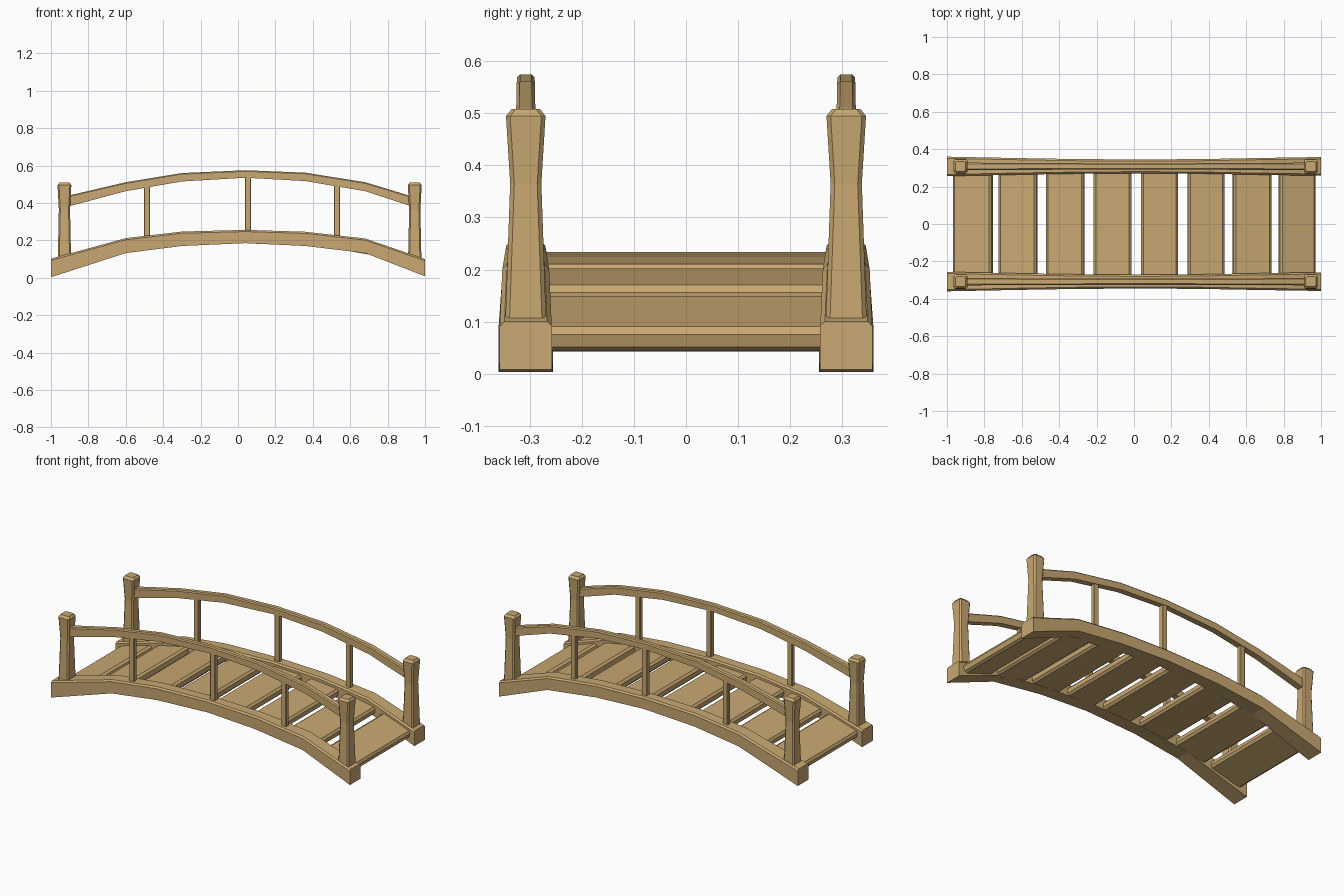
import bpy, bmesh, math

if "Cube" in bpy.data.objects:
    bpy.data.objects.remove(bpy.data.objects["Cube"])

wood = bpy.data.materials.new("tan wood")
wood.diffuse_color = (0.578, 0.392, 0.168, 1)
wood.use_nodes = True
wood.node_tree.nodes["Principled BSDF"].inputs["Base Color"].default_value = wood.diffuse_color


def loft(name, rings):
    """Skin a list of equal-sized closed rings and cap both ends."""
    bm = bmesh.new()
    vs = [[bm.verts.new(p) for p in r] for r in rings]
    n = len(rings[0])
    for a, b in zip(vs, vs[1:]):
        for i in range(n):
            j = (i + 1) % n
            bm.faces.new((a[i], a[j], b[j], b[i]))
    bm.faces.new(vs[0])
    bm.faces.new(vs[-1])
    bmesh.ops.recalc_face_normals(bm, faces=bm.faces)
    me = bpy.data.meshes.new(name)
    bm.to_mesh(me)
    bm.free()
    me.materials.append(wood)
    ob = bpy.data.objects.new(name, me)
    bpy.context.collection.objects.link(ob)
    return ob


def arch_bar(name, stations, yc, c):
    """Bar along x with chamfered top edges; stations = (x, bottom, top, half width)."""
    rings = []
    for x, b, t, h in stations:
        rings.append([(x, yc - h, b), (x, yc + h, b), (x, yc + h, t - c),
                      (x, yc + h - c, t), (x, yc - h + c, t), (x, yc - h, t - c)])
    return loft(name, rings)


def octagon(x, y, z, hx, hy, c):
    return [(x + u, y + v, z) for u, v in (
        (-hx + c, -hy), (hx - c, -hy), (hx, -hy + c), (hx, hy - c),
        (hx - c, hy), (-hx + c, hy), (-hx, hy - c), (-hx, -hy + c))]


BEAM = [(-1, 0.003, 0.102, 0.052), (-0.6, 0.132, 0.212, 0.044),
        (-0.3, 0.17, 0.247, 0.039), (0.04, 0.185, 0.256, 0.037),
        (0.36, 0.17, 0.246, 0.039), (0.68, 0.132, 0.21, 0.045),
        (1, 0.008, 0.1, 0.05)]
RAIL = [(-0.93, 0.375, 0.434, 0.02), (-0.6, 0.463, 0.511, 0.0185),
        (-0.3, 0.515, 0.56, 0.0175), (0.04, 0.535, 0.575, 0.017),
        (0.36, 0.517, 0.562, 0.0175), (0.68, 0.463, 0.511, 0.0185),
        (0.94, 0.378, 0.432, 0.02)]


def beam_top(x):
    for a, b in zip(BEAM, BEAM[1:]):
        if x <= b[0]:
            return a[2] + (b[2] - a[2]) * (x - a[0]) / (b[0] - a[0])
    return BEAM[-1][2]


for side, s in (("front", -1), ("back", 1)):
    y = 0.308 * s
    arch_bar(side + "_beam", BEAM, y, 0.009)
    arch_bar(side + "_handrail", RAIL, y, 0.006)

    # end posts: waisted, chamfered corners and cap
    for end, x in (("left", -0.928), ("right", 0.945)):
        prof = [(0.08, 0.036, 0.04), (0.365, 0.03, 0.03),
                (0.495, 0.037, 0.038), (0.509, 0.027, 0.027)]
        loft(f"{side}_{end}_post",
             [octagon(x, y, z, hx, hy, 0.008) for z, hx, hy in prof])

    # balusters
    for i, x in enumerate((-0.487, 0.054, 0.53)):
        loft(f"{side}_baluster_{i + 1}",
             [octagon(x, y, z, 0.0165, 0.014, 0.003)
              for z in (beam_top(x) - 0.02, beam_top(x) + 0.28)])

# deck planks: chamfered slabs tilted along the arch
PLANKS = [(-0.975, -0.76), (-0.73, -0.52), (-0.475, -0.265), (-0.22, -0.01),
          (0.035, 0.24), (0.285, 0.49), (0.53, 0.74), (0.78, 0.978)]
for k, (x0, x1) in enumerate(PLANKS):
    za, zb = beam_top(x0) - 0.022, beam_top(x1) - 0.022
    ang = math.atan2(zb - za, x1 - x0)
    ca, sa = math.cos(ang), math.sin(ang)
    cx, cz = (x0 + x1) / 2, (za + zb) / 2
    h, t, c = (x1 - x0) / 2 / ca - 0.004, 0.05, 0.012
    prof = [(-h, -c), (-h + c, 0), (h - c, 0), (h, -c),
            (h, -t + c), (h - c, -t), (-h + c, -t), (-h, -t + c)]
    loft(f"deck_plank_{k + 1}",
         [[(cx + u * ca - v * sa, y, cz + u * sa + v * ca) for u, v in prof]
          for y in (-0.285, 0.285)])
